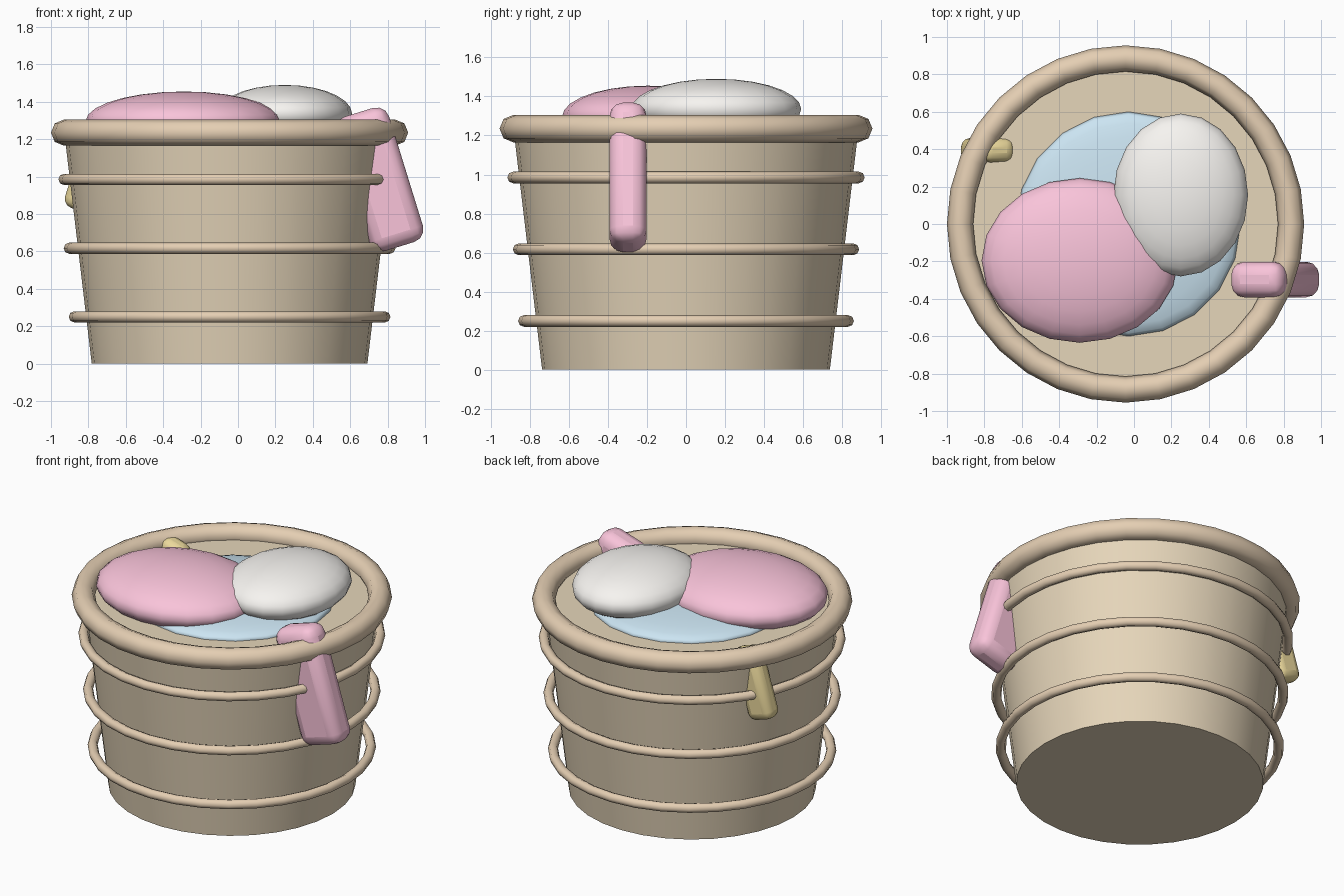
import bpy, math

if "Cube" in bpy.data.objects:
    bpy.data.objects.remove(bpy.data.objects["Cube"])

CX = -0.045          # basket axis
TILT = 0.30          # lean of the hanging clothes


def material(name, rgb):
    m = bpy.data.materials.new(name)
    m.diffuse_color = (*rgb, 1)
    m.use_nodes = True
    m.node_tree.nodes["Principled BSDF"].inputs["Base Color"].default_value = m.diffuse_color
    return m


WICKER = material("wicker", (0.79, 0.67, 0.49))
TRIM = material("trim", (0.78, 0.62, 0.45))
PINK = material("pink_cloth", (0.95, 0.55, 0.70))
WHITE = material("white_cloth", (0.93, 0.91, 0.88))
BLUE = material("blue_cloth", (0.60, 0.78, 0.89))
YELLOW = material("yellow_cloth", (0.83, 0.69, 0.33))


def finish(name, mat, angle=40):
    o = bpy.context.object
    o.name = name
    o.data.materials.append(mat)
    bpy.ops.object.shade_smooth_by_angle(angle=math.radians(angle))
    return o


def hoop(name, z, major, minor):
    bpy.ops.mesh.primitive_torus_add(major_segments=32, minor_segments=8, major_radius=major,
                                     minor_radius=minor, location=(CX, 0, z))
    finish(name, TRIM, 60)


def pile(name, loc, radii, mat):
    bpy.ops.mesh.primitive_uv_sphere_add(segments=20, ring_count=14, radius=1, location=loc)
    bpy.context.object.scale = radii
    bpy.ops.object.transform_apply(location=False, rotation=False, scale=True)
    finish(name, mat, 80)


def hanging(name, loc, size, tilt, bevel, mat):
    bpy.ops.mesh.primitive_cube_add(size=1, location=loc)
    o = bpy.context.object
    o.scale = size
    bpy.ops.object.transform_apply(location=False, rotation=False, scale=True)
    o.rotation_euler = (0, tilt, 0)
    b = o.modifiers.new("round", 'BEVEL')
    b.width = bevel
    b.segments = 3
    finish(name, mat, 40)


# tapered basket body, closed near the rim
bpy.ops.mesh.primitive_cone_add(vertices=32, radius1=0.737, radius2=0.882, depth=1.22,
                                location=(CX, 0, 0.61))
finish("basket_body", WICKER)

# thick rim and the three woven bands
hoop("basket_rim", 1.235, 0.885, 0.07)
for i, (z, r) in enumerate([(0.25, 0.83), (0.617, 0.857), (0.985, 0.885)]):
    hoop(f"band_{i + 1}", z, r, 0.03)

# piled laundry
pile("blue_laundry", (-0.03, 0, 1.22), (0.6, 0.6, 0.08), BLUE)
pile("pink_laundry", (-0.29, -0.195, 1.295), (0.525, 0.44, 0.16), PINK)
pile("white_laundry", (0.25, 0.155, 1.335), (0.36, 0.435, 0.155), WHITE)

# clothes hanging over the rim
hanging("pink_sleeve", (0.755, -0.297, 0.985), (0.30, 0.19, 0.75), -TILT, 0.07, PINK)
hanging("yellow_sock", (-0.785, 0.395, 1.04), (0.18, 0.13, 0.46), TILT, 0.05, YELLOW)
